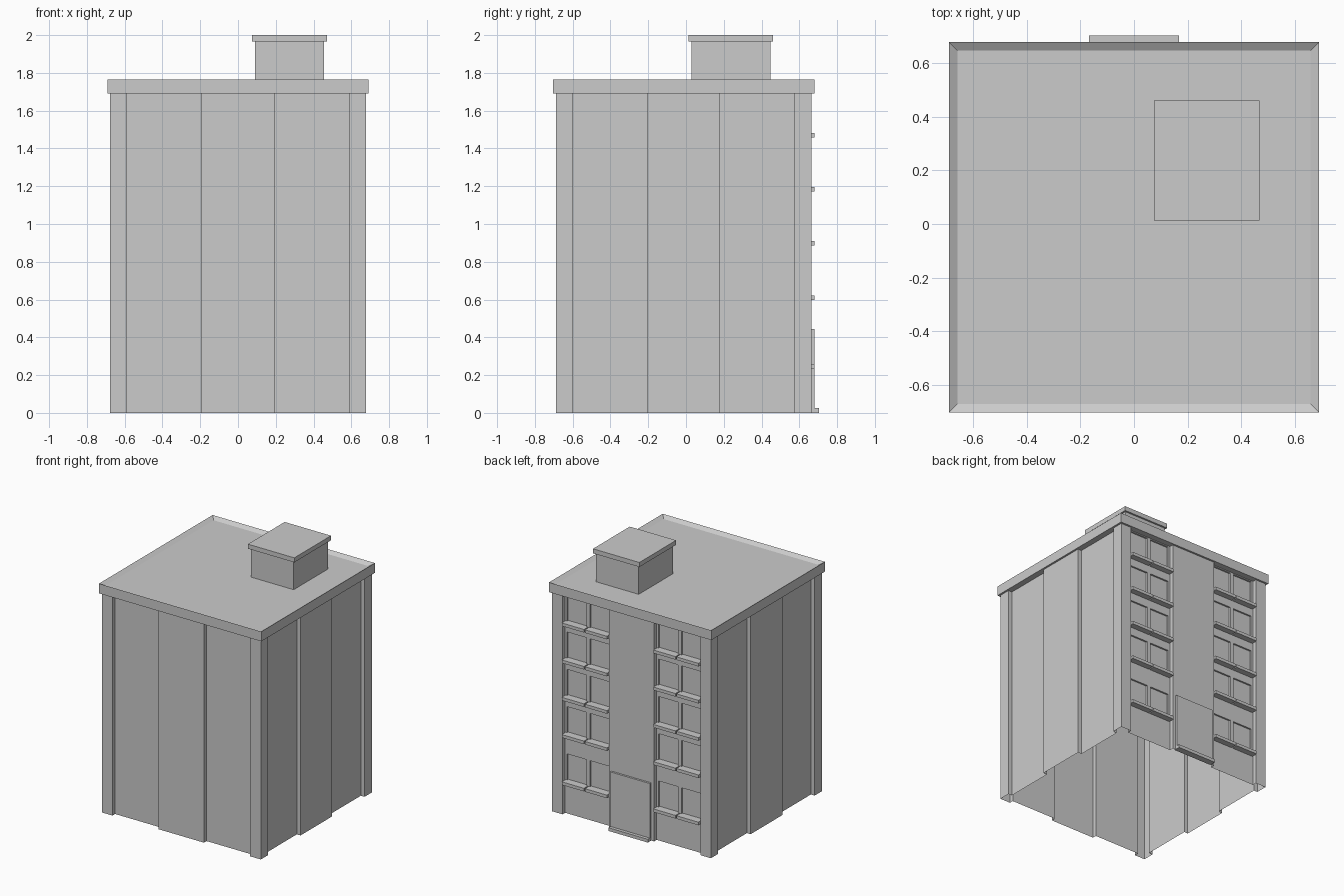
import bpy, bmesh
from math import cos, sin, pi
from mathutils import Vector

if "Cube" in bpy.data.objects:
    bpy.data.objects.remove(bpy.data.objects["Cube"])

CY = -0.0125                            # building centre in y
H, R, E, M = 0.677, 0.645, 0.587, 0.193  # outer face, recessed face, pier edge, centre bay edge
TOP = 1.69
SILLS = [0.246, 0.61, 0.897, 1.185, 1.47]
WIN_W, WIN_H, WIN_D = 0.165, 0.2, 0.013


def finish(bm, name):
    me = bpy.data.meshes.new(name)
    bm.to_mesh(me)
    bm.free()
    ob = bpy.data.objects.new(name, me)
    bpy.context.collection.objects.link(ob)
    return ob


def box(name, x0, x1, y0, y1, z0, z1):
    bm = bmesh.new()
    bmesh.ops.create_cube(bm, size=1)
    for v in bm.verts:
        v.co = ((x0 + x1) / 2 + v.co.x * (x1 - x0),
                (y0 + y1) / 2 + v.co.y * (y1 - y0),
                (z0 + z1) / 2 + v.co.z * (z1 - z0))
    return finish(bm, name)


def window_wall(bm, p, q):
    """Bay wall from p to q with two columns of recessed windows."""
    length = (q - p).length
    us = [0, length]
    for c in (length / 2 - 0.098, length / 2 + 0.098):
        us += [c - WIN_W / 2, c + WIN_W / 2]
    zs = [0, TOP]
    for z in SILLS:
        zs += [z + 0.012, z + 0.012 + WIN_H]
    us.sort()
    zs.sort()
    grid = [[bm.verts.new(p.lerp(q, u / length) + Vector((0, 0, z))) for u in us] for z in zs]
    panes = []
    for j in range(len(zs) - 1):
        for i in range(len(us) - 1):
            f = bm.faces.new((grid[j][i], grid[j][i + 1], grid[j + 1][i + 1], grid[j + 1][i]))
            if i % 2 and j % 2:
                panes.append(f)
    bm.normal_update()
    inward = -panes[0].normal * WIN_D
    new = bmesh.ops.extrude_discrete_faces(bm, faces=panes)["faces"]
    bmesh.ops.translate(bm, vec=inward, verts=list({v for f in new for v in f.verts}))


# Outer walls: one side profile turned four times, open at the bottom
side = [(-H, -H), (-E, -H), (-E, -R), (-M, -R), (-M, -H), (M, -H), (M, -R), (E, -R), (E, -H)]
pts = []
for k in range(4):
    c, s = round(cos(k * pi / 2)), round(sin(k * pi / 2))
    pts += [Vector((x * c - y * s, x * s + y * c + CY, 0)) for x, y in side]
up = Vector((0, 0, TOP))
bm = bmesh.new()
for i, p in enumerate(pts):
    q = pts[(i + 1) % len(pts)]
    if i in (20, 24):                   # the two window bays at the back
        window_wall(bm, p, q)
    else:
        bm.faces.new([bm.verts.new(v) for v in (p, q, q + up, p + up)])
bmesh.ops.remove_doubles(bm, verts=bm.verts, dist=1e-5)
finish(bm, "walls")

# Roof slab with a low parapet
roof = box("roof", -0.692, 0.692, CY - 0.692, CY + 0.692, TOP, 1.765)
bm = bmesh.new()
bm.from_mesh(roof.data)
bm.normal_update()
lid = [f for f in bm.faces if f.normal.z > 0.9]
bmesh.ops.inset_region(bm, faces=lid, thickness=0.045)
bmesh.ops.translate(bm, vec=(0, 0, -0.02), verts=lid[0].verts)
bm.to_mesh(roof.data)
bm.free()

# Stair house on the roof
box("stair_house", 0.09, 0.455, 0.028, 0.447, 1.745, 1.965)
box("stair_house_cap", 0.075, 0.47, 0.014, 0.461, 1.965, 2.0)

# Window sills
for z in SILLS:
    for sgn in (-1, 1):
        for off in (-0.098, 0.098):
            x = sgn * (E + M) / 2 + off
            box("window_sill", x - 0.094, x + 0.094, CY + R - 0.005, 0.68, z - 0.012, z + 0.012)

# Entrance door and its step
box("door", -0.168, 0.168, CY + H - 0.01, 0.68, 0.02, 0.445)
box("door_step", -0.168, 0.168, CY + H - 0.01, 0.705, 0, 0.025)
